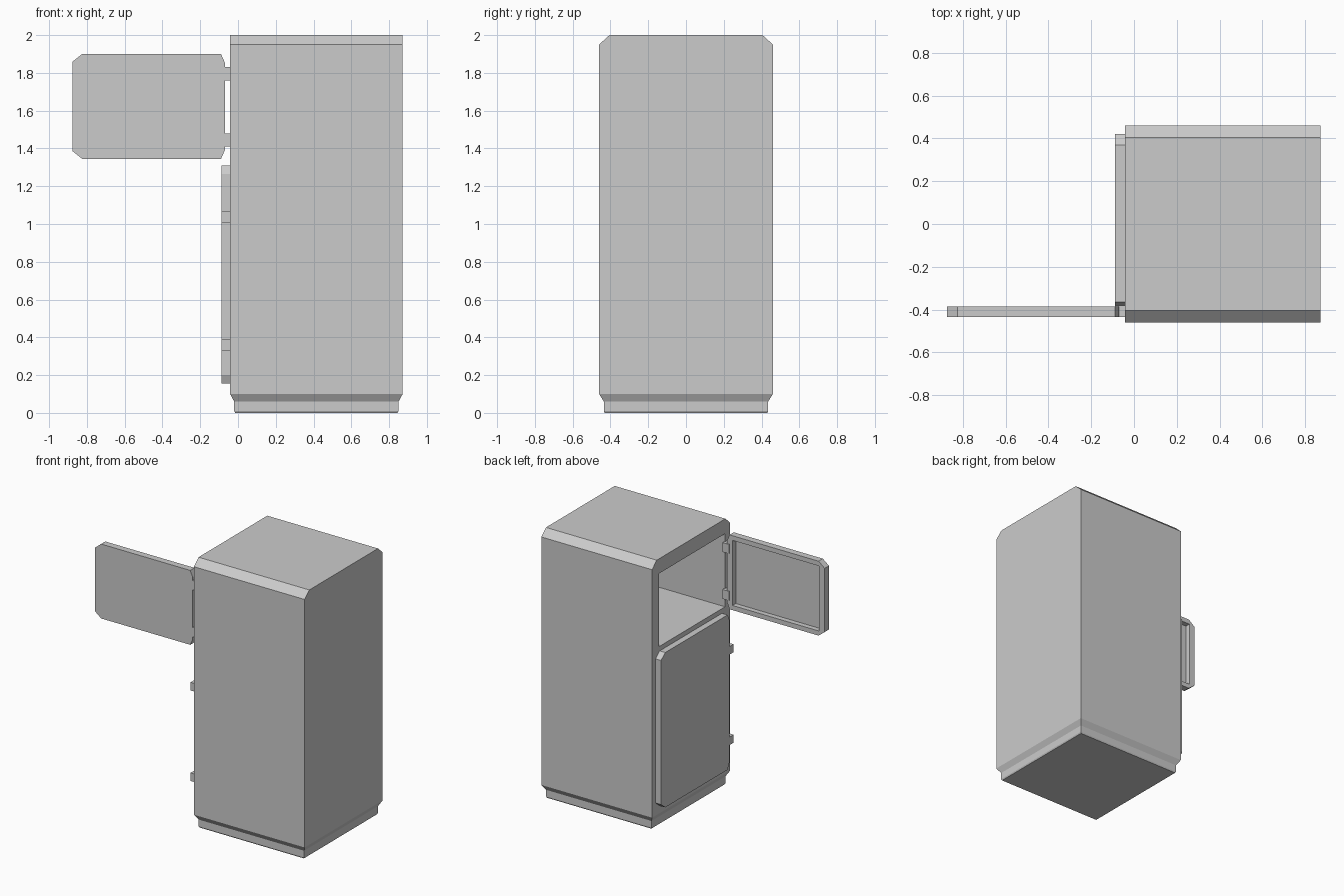
import bpy, bmesh
from mathutils import Vector

if "Cube" in bpy.data.objects:
    bpy.data.objects.remove(bpy.data.objects["Cube"])


def make_object(name, bm):
    bmesh.ops.recalc_face_normals(bm, faces=bm.faces)
    mesh = bpy.data.meshes.new(name)
    bm.to_mesh(mesh)
    bm.free()
    ob = bpy.data.objects.new(name, mesh)
    bpy.context.collection.objects.link(ob)
    return ob


def loft(name, loops):
    """Skin a stack of equal-length closed loops and cap both ends."""
    bm = bmesh.new()
    rings = [[bm.verts.new(p) for p in loop] for loop in loops]
    n = len(rings[0])
    for a, b in zip(rings, rings[1:]):
        for i in range(n):
            j = (i + 1) % n
            bm.faces.new((a[i], a[j], b[j], b[i]))
    bm.faces.new(rings[0])
    bm.faces.new(rings[-1])
    return make_object(name, bm)


def box(name, lo, hi):
    return loft(name, [[(lo[0], lo[1], z), (hi[0], lo[1], z),
                        (hi[0], hi[1], z), (lo[0], hi[1], z)] for z in (lo[2], hi[2])])


def cut(ob, cutter):
    mod = ob.modifiers.new("cut", 'BOOLEAN')
    mod.operation = 'DIFFERENCE'
    mod.solver = 'EXACT'
    mod.object = cutter
    bpy.context.view_layer.objects.active = ob
    bpy.ops.object.modifier_apply(modifier=mod.name)
    bpy.data.objects.remove(cutter)


# Cabinet: plinth, flared foot and chamfered top
def section(x0, x1, y, z):
    return [(x0, -y, z), (x1, -y, z), (x1, y, z), (x0, y, z)]


cabinet = loft("cabinet", [
    section(-0.015, 0.845, 0.43, 0.0),
    section(-0.02, 0.85, 0.435, 0.01),
    section(-0.02, 0.85, 0.435, 0.06),
    section(-0.042, 0.872, 0.46, 0.10),
    section(-0.042, 0.872, 0.46, 1.95),
    section(-0.042, 0.872, 0.405, 2.0),
])

# Freezer and fridge compartments
for z0, z1 in ((1.345, 1.89), (0.20, 1.265)):
    cut(cabinet, box("compartment_cutter", (-0.2, -0.40, z0), (0.80, 0.38, z1)))


# Doors: plate in local (u = away from hinge, z), recessed on the inner face
def door(name, z0, z1, place):
    w, t = 0.805, 0.05
    outline = [(0.02, z0), (w - 0.05, z0), (w, z0 + 0.04), (w, z1 - 0.04),
               (w - 0.05, z1), (0.02, z1), (0, z1 - 0.045), (0, z0 + 0.045)]
    ob = loft(name, [[place(u, d, z) for u, z in outline] for d in (0, t)])
    recess = [(0.045, z0 + 0.035), (w - 0.045, z0 + 0.035),
              (w - 0.045, z1 - 0.035), (0.045, z1 - 0.035)]
    cut(ob, loft("recess_cutter", [[place(u, d, z) for u, z in recess] for d in (0.012, 0.1)]))


# d runs from the outer face towards the inner face
door("freezer_door", 1.345, 1.90, lambda u, d, z: Vector((-0.07 - u, -0.435 + d, z)))
door("fridge_door", 0.155, 1.31, lambda u, d, z: Vector((-0.088 + d, -0.385 + u, z)))

# Hinges
for i, (z0, z1) in enumerate(((1.76, 1.83), (1.41, 1.48), (1.005, 1.065), (0.33, 0.39))):
    box(f"hinge_{i + 1}", (-0.088, -0.434, z0), (-0.035, -0.38, z1))
